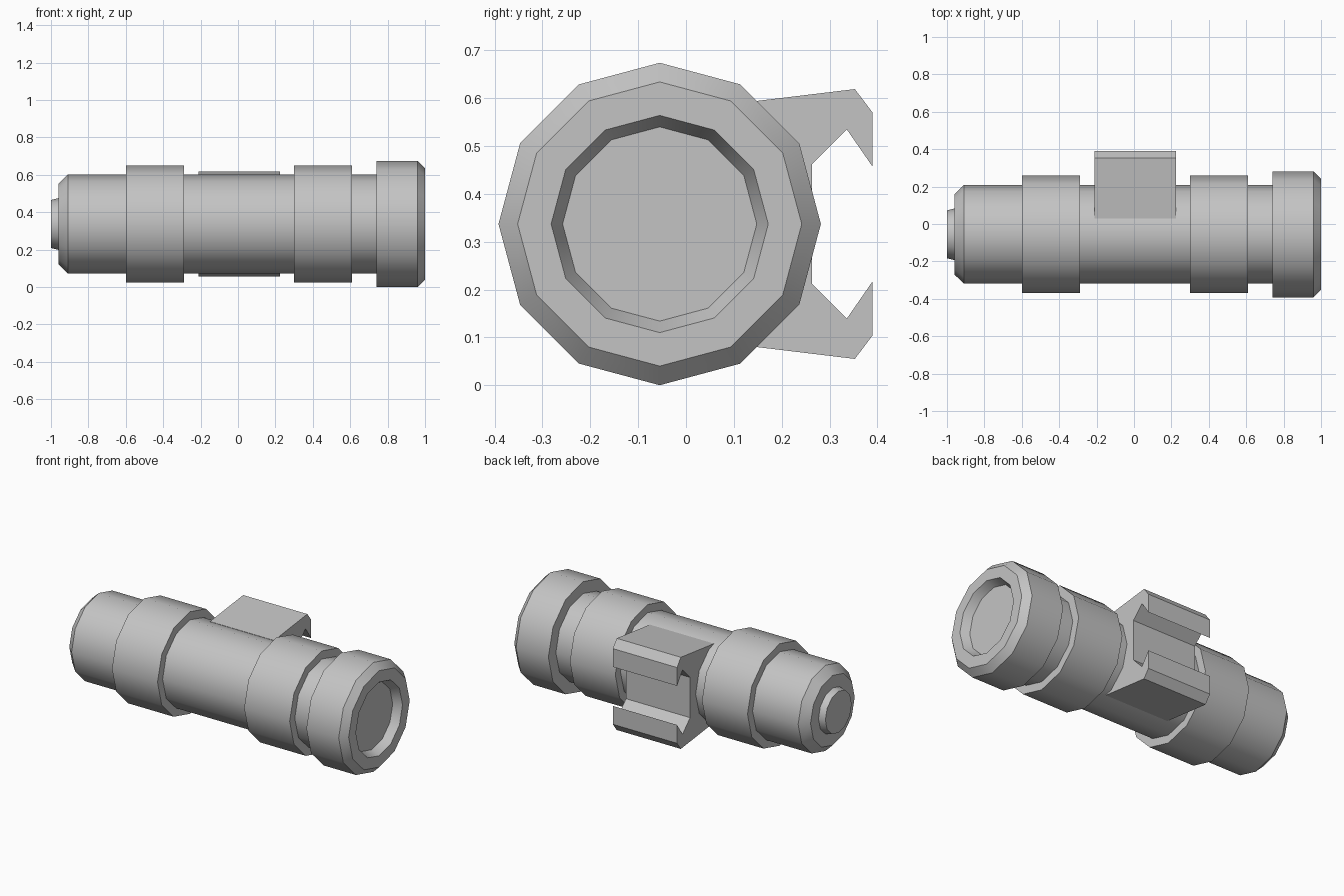
import bpy, bmesh, math

cube = bpy.data.objects.get("Cube")
if cube:
    bpy.data.objects.remove(cube, do_unlink=True)

SIDES = 12
AXIS_Y, AXIS_Z = -0.055, 0.337

gray = bpy.data.materials.new("light_gray")
gray.use_nodes = True
COLOR = (0.55, 0.55, 0.55, 1)
gray.diffuse_color = COLOR
gray.node_tree.nodes["Principled BSDF"].inputs["Base Color"].default_value = COLOR


def finish(name, bm):
    bmesh.ops.recalc_face_normals(bm, faces=bm.faces)
    mesh = bpy.data.meshes.new(name)
    bm.to_mesh(mesh)
    bm.free()
    mesh.materials.append(gray)
    obj = bpy.data.objects.new(name, mesh)
    bpy.context.collection.objects.link(obj)
    bpy.ops.object.select_all(action="DESELECT")
    obj.select_set(True)
    bpy.context.view_layer.objects.active = obj
    bpy.ops.object.shade_smooth_by_angle(angle=math.radians(35))
    return obj


def lathe(name, profile, closed=False):
    """Turn (x, radius) points about the tube axis; cap the ends unless closed."""
    bm = bmesh.new()
    rings = []
    for x, r in profile:
        angles = [2 * math.pi * i / SIDES for i in range(SIDES)]
        rings.append([bm.verts.new((x, AXIS_Y + r * math.sin(a), AXIS_Z + r * math.cos(a)))
                      for a in angles])
    pairs = list(zip(rings, rings[1:]))
    if closed:
        pairs.append((rings[-1], rings[0]))
    else:
        bm.faces.new(rings[0])
        bm.faces.new(rings[-1])
    for a, b in pairs:
        for i in range(SIDES):
            j = (i + 1) % SIDES
            bm.faces.new((a[i], a[j], b[j], b[i]))
    return finish(name, bm)


# Main tube and tail button
lathe("tube_body", [(-0.96, 0.215), (-0.91, 0.264), (0.76, 0.264)])
lathe("tail_button", [(-1.0, 0.128), (-0.96, 0.138), (-0.94, 0.138)])

# Two raised grip collars
for name, x0, x1 in (("rear_collar", -0.6, -0.29), ("front_collar", 0.3, 0.61)):
    lathe(name, [(x0, 0.25), (x0, 0.314), (x1, 0.314), (x1, 0.25)], closed=True)

# Head with chamfered rim and recessed lens
lathe("lamp_head", [(0.74, 0.25), (0.74, 0.337), (0.96, 0.337), (1.0, 0.297),
                    (1.0, 0.227), (0.95, 0.203)])

# Rail clamp: mirrored half profile, extruded along the tube
half = [(0.03, 0.243), (0.353, 0.282), (0.39, 0.233), (0.39, 0.12),
        (0.336, 0.198), (0.263, 0.124)]
outline = half + [(y, -z) for y, z in reversed(half)]
bm = bmesh.new()
face = bm.faces.new([bm.verts.new((-0.212, y, AXIS_Z + z)) for y, z in outline])
ext = bmesh.ops.extrude_face_region(bm, geom=[face])
verts = [v for v in ext["geom"] if isinstance(v, bmesh.types.BMVert)]
bmesh.ops.translate(bm, verts=verts, vec=(0.437, 0, 0))
finish("rail_clamp", bm)
